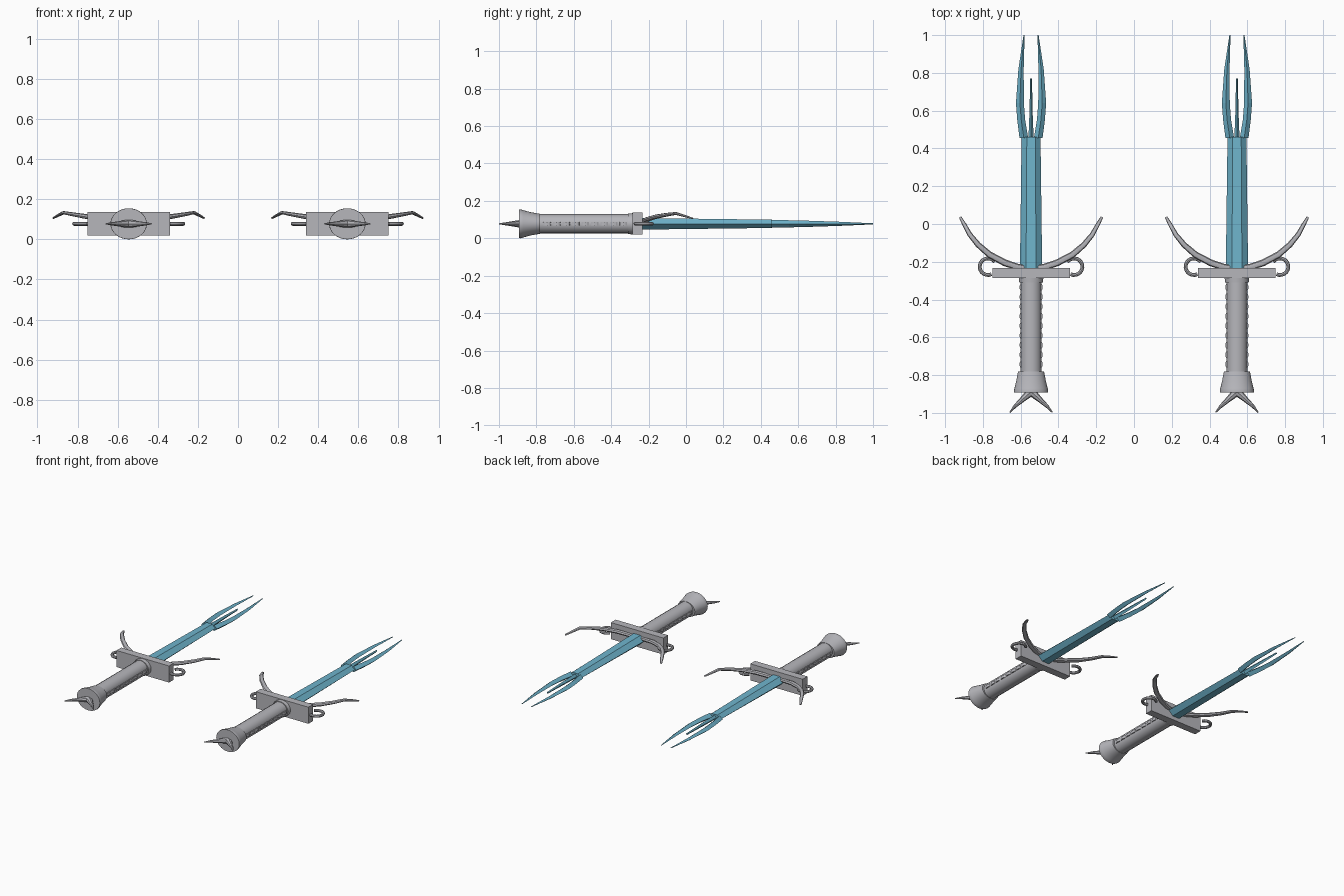
import bpy, bmesh, math
from mathutils import Vector

if "Cube" in bpy.data.objects:
    bpy.data.objects.remove(bpy.data.objects["Cube"])

ZC = 0.0775          # height of the sword axis


def material(name, rgb):
    m = bpy.data.materials.new(name)
    m.diffuse_color = (*rgb, 1)
    m.use_nodes = True
    m.node_tree.nodes["Principled BSDF"].inputs["Base Color"].default_value = m.diffuse_color
    return m


STEEL = material("grey steel", (0.47, 0.47, 0.50))
BLUE = material("blue blade", (0.16, 0.46, 0.61))


def finish(bm, name, mat, smooth):
    bmesh.ops.recalc_face_normals(bm, faces=bm.faces)
    me = bpy.data.meshes.new(name)
    bm.to_mesh(me)
    bm.free()
    me.materials.append(mat)
    ob = bpy.data.objects.new(name, me)
    bpy.context.collection.objects.link(ob)
    if smooth:
        bpy.ops.object.select_all(action='DESELECT')
        ob.select_set(True)
        bpy.context.view_layer.objects.active = ob
        bpy.ops.object.shade_smooth_by_angle(angle=math.radians(35))
    return ob


def loft(name, rings, mat, smooth=False):
    """Skin a list of equal point rings and cap both ends."""
    bm = bmesh.new()
    vs = [[bm.verts.new(p) for p in r] for r in rings]
    n = len(vs[0])
    for a, b in zip(vs, vs[1:]):
        for i in range(n):
            j = (i + 1) % n
            bm.faces.new((a[i], a[j], b[j], b[i]))
    bm.faces.new(vs[0])
    bm.faces.new(vs[-1])
    return finish(bm, name, mat, smooth)


def circle(n):
    return [(math.cos(2 * math.pi * i / n), math.sin(2 * math.pi * i / n)) for i in range(n)]


def lathe(name, cx, stations, mat, n=32):
    """Elliptical sections (y, x radius, z radius) along the sword axis."""
    loft(name, [[(cx + rx * c, y, ZC + rz * s) for c, s in circle(n)]
                for y, rx, rz in stations], mat, True)


def tube(name, path, mat, n=8, smooth=True):
    """Sweep an ellipse along points (x, y, z, width radius, height radius)."""
    pts = [Vector(p[:3]) for p in path]
    rings = []
    for i, p in enumerate(path):
        t = (pts[min(i + 1, len(pts) - 1)] - pts[max(i - 1, 0)]).normalized()
        side = t.cross(Vector((0, 0, 1))).normalized()
        up = side.cross(t)
        rings.append([pts[i] + side * (p[3] * c) + up * (p[4] * s) for c, s in circle(n)])
    loft(name, rings, mat, smooth)


def box(name, lo, hi, mat):
    loft(name, [[(lo[0], y, lo[2]), (hi[0], y, lo[2]), (hi[0], y, hi[2]), (lo[0], y, hi[2])]
                for y in (lo[1], hi[1])], mat)


HEX = [(1, 0), (0.45, 1), (-0.45, 1), (-1, 0), (-0.45, -1), (0.45, -1)]
DIAMOND = [(1, 0), (0, 1), (-1, 0), (0, -1)]


def bar(name, section, stations, mat):
    """Flat-faced bar along y; stations are (y, x centre, half width, half height)."""
    loft(name, [[(x + w * a, y, ZC + h * b) for a, b in section] for y, x, w, h in stations], mat)


for cx in (-0.545, 0.545):
    # blade with centre spike
    bar("blade", HEX, [(-0.24, cx, 0.059, 0.031), (0.46, cx, 0.05, 0.022)], BLUE)
    bar("blade_centre_spike", DIAMOND,
        [(0.45, cx, 0.014, 0.017), (0.6, cx, 0.008, 0.013), (0.77, cx, 0.005, 0.007)], BLUE)

    # guard block, collar, grip and pommel
    box("guard", (cx - 0.205, -0.285, 0.02), (cx + 0.205, -0.232, 0.137), STEEL)
    lathe("collar", cx, [(-0.31, 0.062, 0.055), (-0.28, 0.066, 0.057)], STEEL)
    lathe("grip", cx, [(-0.785, 0.055, 0.052), (-0.3, 0.055, 0.052)], STEEL, 16)
    lathe("pommel", cx, [(-0.78, 0.068, 0.053), (-0.79, 0.071, 0.055), (-0.83, 0.078, 0.062),
                         (-0.87, 0.088, 0.073), (-0.885, 0.091, 0.0775), (-0.893, 0.09, 0.0765)],
          STEEL)

    for s in (-1, 1):
        # outer blade prong
        bar("blade_prong", DIAMOND,
            [(0.455, cx + s * 0.038, 0.023, 0.021), (0.55, cx + s * 0.052, 0.021, 0.019),
             (0.64, cx + s * 0.059, 0.021, 0.017), (0.82, cx + s * 0.053, 0.014, 0.011),
             (1.0, cx + s * 0.037, 0.003, 0.003)], BLUE)

        # swept guard horn
        horn = [(0.0, -0.238, 0.085, 0.016, 0.012), (0.07, -0.228, 0.09, 0.017, 0.013),
                (0.14, -0.205, 0.102, 0.018, 0.013), (0.22, -0.162, 0.115, 0.017, 0.012),
                (0.28, -0.11, 0.125, 0.015, 0.01), (0.325, -0.055, 0.133, 0.013, 0.008),
                (0.352, -0.005, 0.119, 0.011, 0.006), (0.375, 0.036, 0.106, 0.007, 0.004)]
        tube("guard_horn", [(cx + s * x, y, z, w, h) for x, y, z, w, h in horn], STEEL)

        # side ring
        ring = []
        for i in range(15):
            a = math.radians(-115 + 260 * i / 14)
            ring.append((cx + s * (0.228 + 0.044 * math.cos(a)), -0.226 + 0.044 * math.sin(a),
                         ZC, 0.01, 0.01))
        tube("guard_ring", ring, STEEL)

        # row of scallops down the side of the grip
        for i in range(9):
            y = -0.335 - i * 0.051
            loft("grip_scallop",
                 [[(cx + s * (0.05 + 0.011 * math.sin(math.pi * k / 6)),
                    y + 0.022 * math.cos(math.pi * k / 6), ZC + z) for k in range(7)]
                  for z in (-0.01, 0.01)], STEEL)

        # forked pommel claw
        claw = [(-0.006, -0.885, 0.022, 0.02), (0.02, -0.905, 0.02, 0.018),
                (0.05, -0.933, 0.014, 0.013), (0.085, -0.965, 0.009, 0.008),
                (0.113, -0.998, 0.003, 0.003)]
        tube("pommel_claw", [(cx + s * x, y, ZC, w, h) for x, y, w, h in claw], STEEL)
